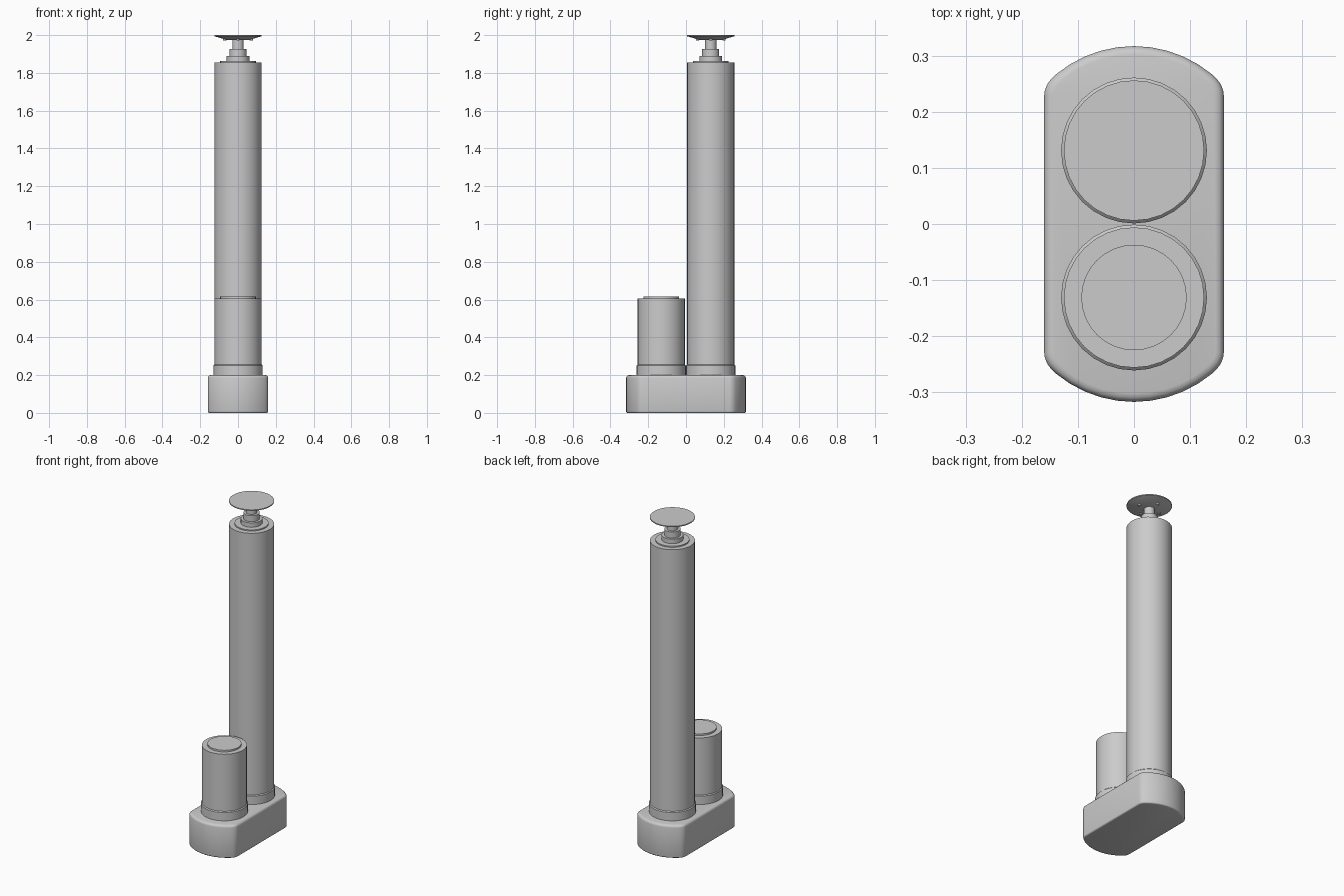
import bpy, bmesh, math

if "Cube" in bpy.data.objects:
    bpy.data.objects.remove(bpy.data.objects["Cube"])

SEG = 32
Y = 0.131  # offset of both cylinders from the centre


def finish(name, bm, angle=35):
    bmesh.ops.recalc_face_normals(bm, faces=bm.faces)
    me = bpy.data.meshes.new(name)
    bm.to_mesh(me)
    bm.free()
    ob = bpy.data.objects.new(name, me)
    bpy.context.collection.objects.link(ob)
    bpy.ops.object.select_all(action='DESELECT')
    ob.select_set(True)
    bpy.context.view_layer.objects.active = ob
    bpy.ops.object.shade_smooth_by_angle(angle=math.radians(angle))
    return ob


def lathe(name, profile, x, y, seg=SEG):
    """Capped solid of revolution from (radius, z) points, bottom to top."""
    bm = bmesh.new()
    rings = []
    for r, z in profile:
        rings.append([bm.verts.new((x + r * math.cos(2 * math.pi * i / seg),
                                    y + r * math.sin(2 * math.pi * i / seg), z))
                      for i in range(seg)])
    for a, b in zip(rings, rings[1:]):
        for i in range(seg):
            j = (i + 1) % seg
            bm.faces.new((a[i], a[j], b[j], b[i]))
    bm.faces.new(rings[0][::-1])
    bm.faces.new(rings[-1])
    return finish(name, bm)


# gearbox base: straight sides, bowed ends, rounded corners and rims
R, tip, half = 0.217, 0.317, 0.16
a0 = math.asin(half / R)
end = [(R * math.sin(a0 - 2 * a0 * i / 12), tip - R + R * math.cos(a0 - 2 * a0 * i / 12))
       for i in range(13)]
outline = end + [(-x, -y) for x, y in end]
bm = bmesh.new()
face = bm.faces.new([bm.verts.new((x, y, 0)) for x, y in outline])
ext = bmesh.ops.extrude_face_region(bm, geom=[face])
bmesh.ops.translate(bm, vec=(0, 0, 0.2), verts=[v for v in ext['geom'] if isinstance(v, bmesh.types.BMVert)])
bm.normal_update()
bmesh.ops.recalc_face_normals(bm, faces=bm.faces)
corners = [e for e in bm.edges if abs(e.verts[0].co.z - e.verts[1].co.z) > 0.1
           and abs(e.verts[0].co.x) > half - 0.001]
bmesh.ops.bevel(bm, geom=corners, offset=0.017, offset_type='OFFSET', segments=4, profile=0.5, affect='EDGES')
rims = [e for e in bm.edges if abs(e.verts[0].co.z - e.verts[1].co.z) < 1e-4]
for z, width in ((0.2, 0.015), (0.0, 0.008)):
    sel = [e for e in bm.edges if all(abs(v.co.z - z) < 1e-4 for v in e.verts)]
    bmesh.ops.bevel(bm, geom=sel, offset=width, offset_type='OFFSET', segments=3, profile=0.5, affect='EDGES')
finish("gearbox_base", bm)

# collars seating the two cylinders
for name, y in (("tube_collar", Y), ("motor_collar", -Y)):
    lathe(name, [(0.13, 0.19), (0.13, 0.251), (0.125, 0.256)], 0, y)

# motor can and its end cap
lathe("motor_housing", [(0.125, 0.19), (0.125, 0.605)], 0, -Y)
lathe("motor_cap", [(0.094, 0.6), (0.094, 0.615)], 0, -Y)

# tall outer tube with end ring
lathe("outer_tube", [(0.125, 0.19), (0.125, 1.856)], 0, Y)
lathe("tube_end_ring", [(0.094, 1.85), (0.094, 1.863)], 0, Y)

# stepped seal, rod and mounting plate
lathe("rod_seal", [(0.06, 1.855), (0.06, 1.89), (0.045, 1.89), (0.045, 1.927)], 0, Y)
lathe("push_rod", [(0.03, 1.92), (0.03, 1.982)], 0, Y)
lathe("mounting_plate", [(0.06, 1.975), (0.125, 1.994), (0.125, 2.0)], 0, Y)

# bolts beneath the plate
for i in range(4):
    a = i * math.pi / 2
    lathe(f"plate_bolt_{i + 1}", [(0.009, 1.971), (0.009, 1.99)],
          0.07 * math.cos(a), Y + 0.07 * math.sin(a), 12)
